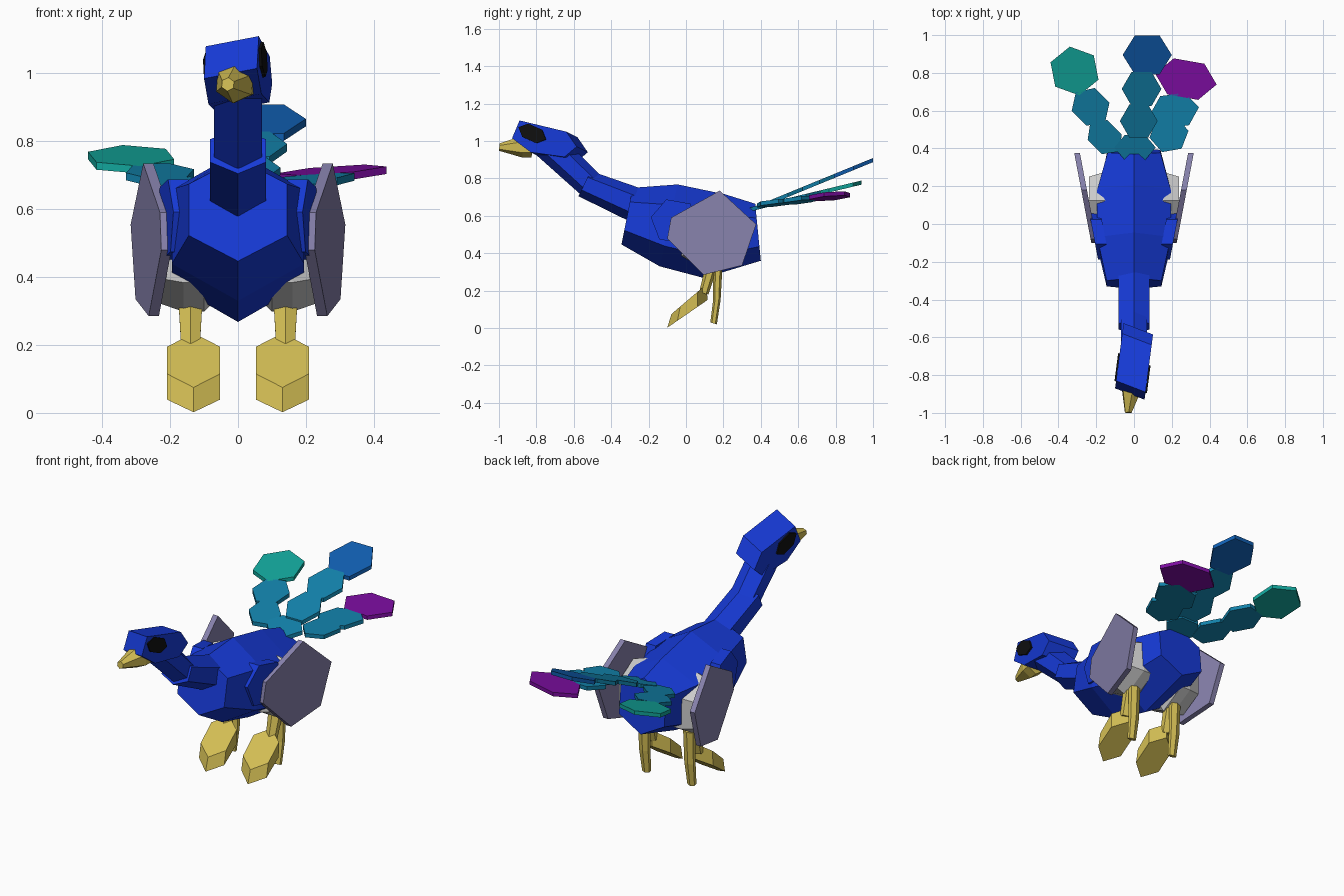
import bpy, bmesh
from math import cos, sin, pi, radians
from mathutils import Vector

if "Cube" in bpy.data.objects:
    bpy.data.objects.remove(bpy.data.objects["Cube"])


def material(name, rgb):
    m = bpy.data.materials.new(name)
    m.diffuse_color = (*rgb, 1)
    m.use_nodes = True
    m.node_tree.nodes["Principled BSDF"].inputs["Base Color"].default_value = m.diffuse_color
    return m


BLUE = material("blue", (0.008, 0.042, 0.68))
GOLD = material("gold", (0.66, 0.52, 0.09))
BLACK = material("black", (0.005, 0.005, 0.005))
LILAC = material("lilac", (0.24, 0.22, 0.41))
FEATHER = material("feather", (0.006, 0.22, 0.4))
END_BLUE = material("end_blue", (0.005, 0.11, 0.43))
TEAL = material("teal", (0.006, 0.38, 0.33))
PURPLE = material("purple", (0.2, 0.004, 0.35))


def loft(name, rings, mat=None):
    """Closed flat-faced solid through rings of equal point count."""
    bm = bmesh.new()
    rows = [[bm.verts.new(p) for p in r] for r in rings]
    n = len(rows[0])
    bm.faces.new(rows[0])
    bm.faces.new(rows[-1])
    for a, b in zip(rows, rows[1:]):
        for i in range(n):
            j = (i + 1) % n
            bm.faces.new((a[i], a[j], b[j], b[i]))
    bmesh.ops.recalc_face_normals(bm, faces=bm.faces)
    me = bpy.data.meshes.new(name)
    bm.to_mesh(me)
    bm.free()
    if mat:
        me.materials.append(mat)
    ob = bpy.data.objects.new(name, me)
    bpy.context.collection.objects.link(ob)
    return ob


def slab(name, pts, offset, mat=None):
    return loft(name, [pts, [Vector(p) + Vector(offset) for p in pts]], mat)


def ring(top, bot, w, x=0):
    """Six-sided section spanning two (y, z) points, half width w."""
    t, b = Vector((x, *top)), Vector((x, *bot))
    hi, lo, side = t.lerp(b, 0.25), t.lerp(b, 0.75), Vector((w, 0, 0))
    return [t, hi + side, lo + side, b, lo - side, hi - side]


def hexagon(cx, cy, a, b, deg=0):
    """Six 2D points, first corner along the a axis."""
    r = radians(deg)
    out = []
    for i in range(6):
        u, v = a * cos(i * pi / 3), b * sin(i * pi / 3)
        out.append((cx + u * cos(r) - v * sin(r), cy + u * sin(r) + v * cos(r)))
    return out


# Body and neck
loft("body", [ring((-.285, .75), (-.345, .447), .145),
              ring((-.045, .768), (-.14, .33), .195),
              ring((.21, .715), (.095, .268), .195),
              ring((.37, .665), (.4, .36), .14)], BLUE)
loft("lower_neck", [ring((-.25, .75), (-.28, .56), .082),
                    ring((-.51, .84), (-.575, .705), .082)], BLUE)
loft("upper_neck", [ring((-.46, .82), (-.57, .72), .07),
                    ring((-.62, .98), (-.8, .925), .07)], BLUE)


# Head, slightly cocked to one side
def head_point(u, y, z):
    return (u * .078 + .13 * (y + .73), y - .03 * u, z + .015 * u)


profile = [(-.86, 1.095), (-.61, 1.035), (-.555, .955), (-.62, .9), (-.8, .925), (-.9, 1.0)]
loft("head", [[head_point(u, y, z) for y, z in profile] for u in (-1, 1)], BLUE)
for s, side in ((1, "right"), (-1, "left")):
    loft(side + "_eye", [[head_point(u * s, y, z) for y, z in
                          hexagon(-.79, 1.025, .08, .045, -24)] for u in (.9, 1.1)], BLACK)

# Beak
loft("beak", [[(x, y0 + .1 * (z - .97), z) for x, z in hexagon(cx, cz, r, r, 25)]
              for cx, y0, cz, r in ((-.005, -.82, .975, .062), (-.01, -.87, .972, .06),
                                    (-.03, -.998, .968, .02))], GOLD)

# Mirrored wings, shoulders, thighs, legs and feet
wing = [(-.08, .59), (.18, .735), (.375, .555), (.30, .335), (.095, .285), (-.1, .48)]
for s, side in ((1, "right"), (-1, "left")):
    slab(side + "_wing", [(s * (.245 + .19 * y), y, z) for y, z in wing], (-.03 * s, 0, 0), LILAC)
    slab(side + "_shoulder", [(s * (.226 + .19 * y), y, z) for y, z in
                              hexagon(-.06, .57, .13, .125, -10)], (-.06 * s, 0, 0), BLUE)
    loft(side + "_thigh", [[(s * x, y, z) for y, z in hexagon(.125, .47, r, r, 30)]
                           for x, r in ((.05, .12), (.1, .172), (.16, .172), (.238, .145))])
    loft(side + "_leg", [ring((.11, .36), (.18, .36), .037, s * .14),
                         ring((.07, .19), (.12, .18), .027, s * .14)], GOLD)
    loft(side + "_rear_toe", [ring((.145, .33), (.195, .33), .03, s * .14),
                              ring((.145, .15), (.185, .15), .028, s * .14),
                              ring((.13, .03), (.165, .02), .022, s * .14)], GOLD)
    foot = []
    for (y0, z0), (y1, z1) in (((-.078, .075), (.11, .235)), ((-.1, .002), (.115, .15))):
        row = []
        for t, w in ((0, 0), (.25, 1), (.75, 1), (1, 0), (.75, -1), (.25, -1)):
            row.append((s * .131 + w * .078, y0 + t * (y1 - y0), z0 + t * (z1 - z0)))
        foot.append(row)
    loft(side + "_foot", foot, GOLD)


# Tail: three chains of six-sided feathers on sloping planes
def feather(name, cx, cy, a, b, deg, slope, lean, mat):
    pts = [(x, y, .655 + slope * (y - .38) + lean * x) for x, y in hexagon(cx, cy, a, b, deg)]
    slab(name, pts, (0, 0, -.022), mat)


feather("tail_base", .005, .405, .11, .075, 0, .3, 0, FEATHER)
chains = {
    "middle": (.41, 0, [(.025, .545, .1, .1, 0, FEATHER), (.04, .715, .105, .105, 0, FEATHER),
                        (.07, .895, .13, .12, 0, END_BLUE)]),
    "right": (.1, .08, [(.185, .475, .105, .1, 10, FEATHER), (.215, .6, .13, .1, 8, FEATHER),
                        (.275, .767, .165, .112, -10, PURPLE)]),
    "left": (.24, 0, [(-.155, .46, .108, .085, -45, FEATHER), (-.23, .62, .11, .1, -45, FEATHER),
                      (-.315, .81, .135, .13, -20, TEAL)]),
}
for side, (slope, lean, parts) in chains.items():
    for i, (cx, cy, a, b, deg, mat) in enumerate(parts, 1):
        feather(f"{side}_tail_feather_{i}", cx, cy, a, b, deg, slope, lean, mat)
